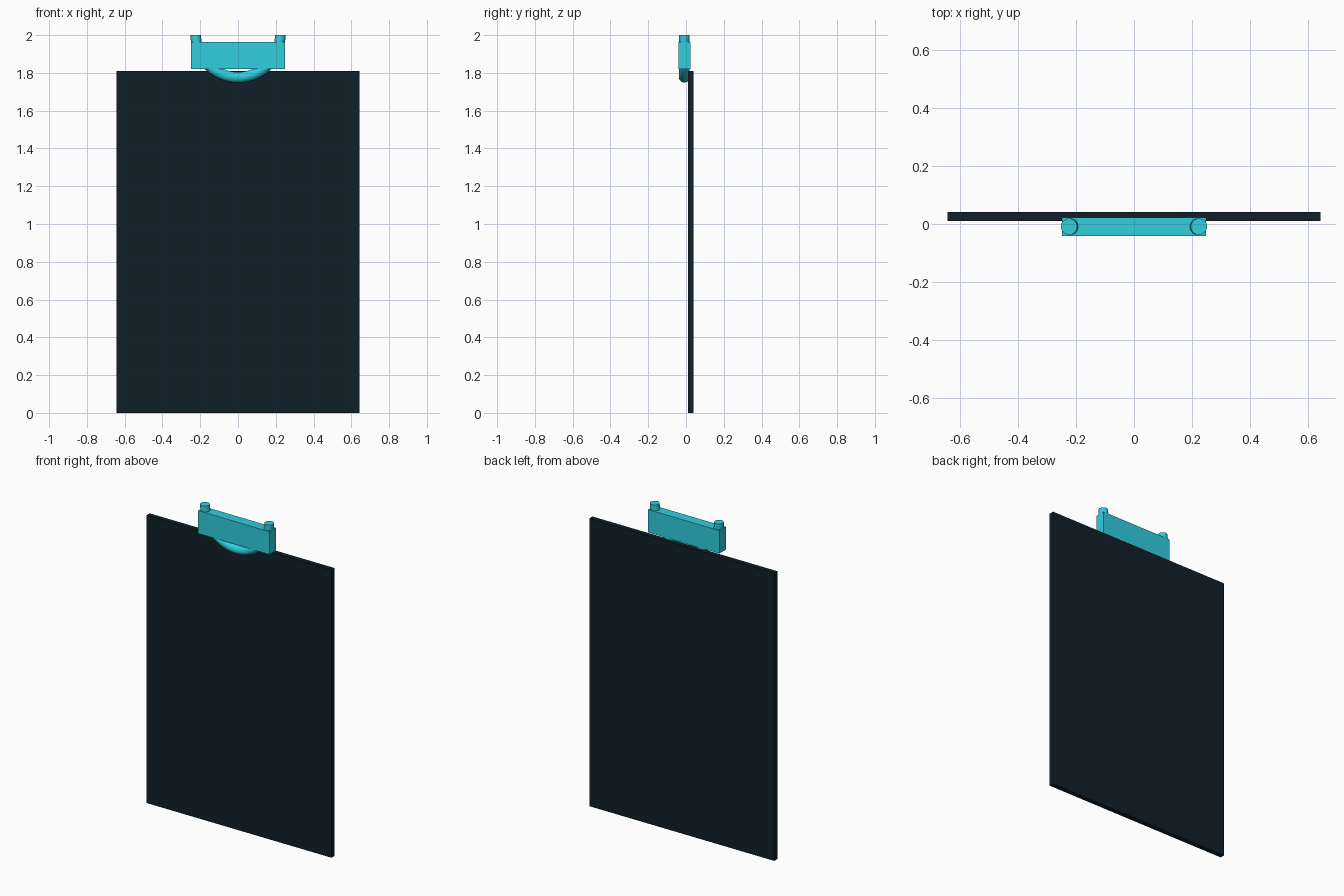
import bpy, bmesh, math
from mathutils import Matrix, Vector

if "Cube" in bpy.data.objects:
    bpy.data.objects.remove(bpy.data.objects["Cube"])


def material(name, rgb):
    m = bpy.data.materials.new(name)
    m.diffuse_color = (*rgb, 1)
    m.use_nodes = True
    m.node_tree.nodes["Principled BSDF"].inputs["Base Color"].default_value = m.diffuse_color
    return m


def finish(bm, name, mat):
    bmesh.ops.recalc_face_normals(bm, faces=bm.faces)
    me = bpy.data.meshes.new(name)
    bm.to_mesh(me)
    bm.free()
    me.materials.append(mat)
    ob = bpy.data.objects.new(name, me)
    bpy.context.collection.objects.link(ob)
    return ob


def box(name, lo, hi, mat):
    bm = bmesh.new()
    bmesh.ops.create_cube(bm, size=1)
    lo, hi = Vector(lo), Vector(hi)
    bmesh.ops.scale(bm, vec=hi - lo, verts=bm.verts)
    bmesh.ops.translate(bm, vec=(lo + hi) / 2, verts=bm.verts)
    return finish(bm, name, mat)


dark = material("dark_board", (0.005, 0.014, 0.021))
cyan = material("cyan_clip", (0.03, 0.62, 0.73))

# Backing board
box("board", (-0.643, 0.011, 0), (0.643, 0.041, 1.81), dark)

# Clip bar
box("clip_bar", (-0.248, -0.041, 1.82), (0.248, 0.023, 1.964), cyan)

# Half-ring handle: its ends rise through the bar, its belly shows below
R, r, cy = 0.2235, 0.028, -0.009
bm = bmesh.new()
ring = bmesh.ops.create_circle(bm, cap_ends=True, segments=32, radius=r,
                               matrix=Matrix.Translation((R, cy, 2)))
start = list(bm.faces)
geom = list(bm.verts) + list(bm.edges) + start
# separate copy for the starting cap so both ends stay closed
bmesh.ops.spin(bm, geom=bmesh.ops.duplicate(bm, geom=geom)["geom"],
               cent=(0, cy, 2), axis=(0, 1, 0), angle=math.pi, steps=48)
bmesh.ops.remove_doubles(bm, verts=bm.verts, dist=1e-5)
if sum(v.co.z for v in bm.verts) / len(bm.verts) > 2:
    bmesh.ops.scale(bm, vec=(1, 1, -1), verts=bm.verts,
                    space=Matrix.Translation((0, 0, -2)))
handle = finish(bm, "ring_handle", cyan)
bpy.context.view_layer.objects.active = handle
handle.select_set(True)
bpy.ops.object.shade_smooth_by_angle(angle=math.radians(40))
